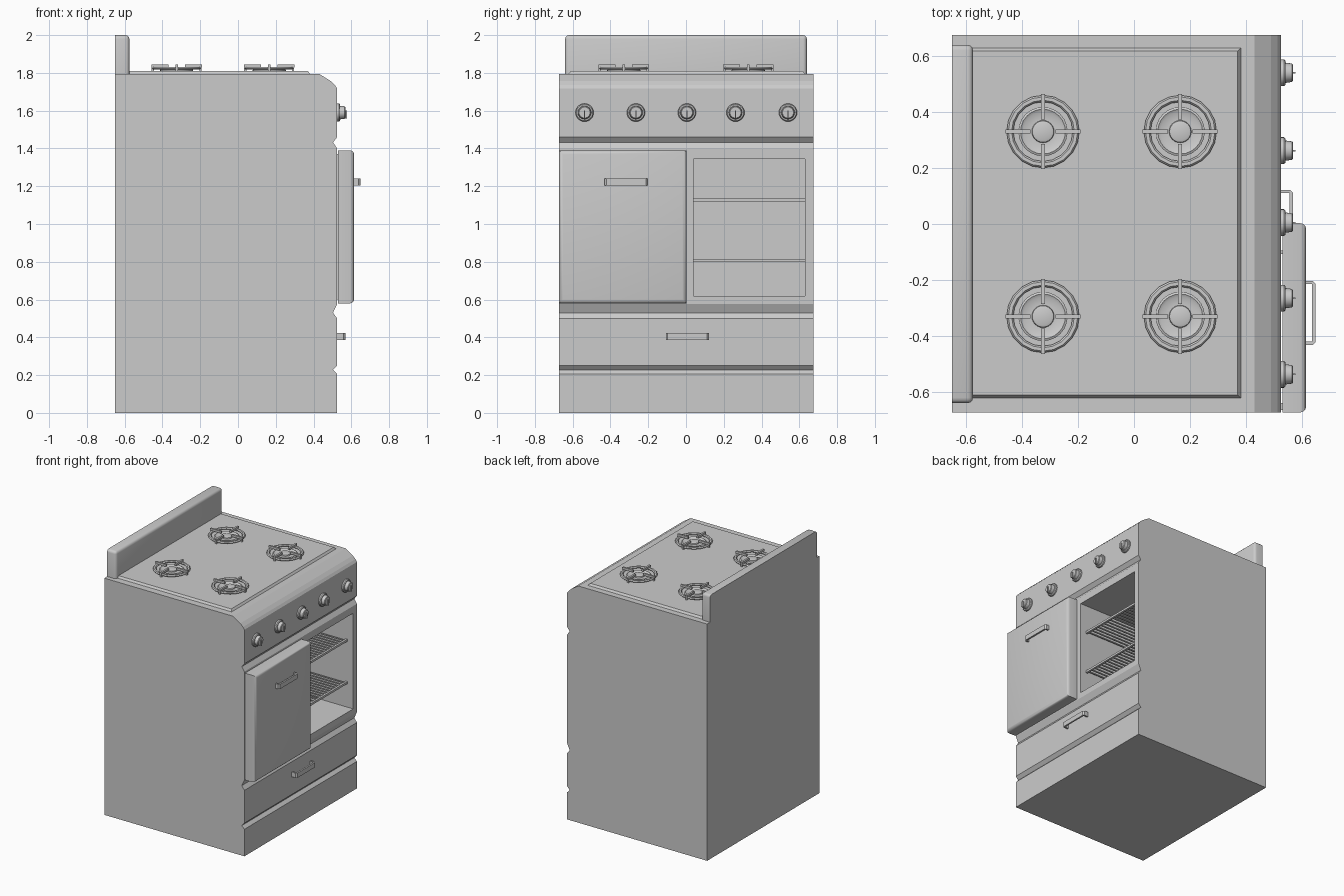
import bpy, bmesh, math
from mathutils import Matrix, Vector

if "Cube" in bpy.data.objects:
    bpy.data.objects.remove(bpy.data.objects["Cube"])


def finish(name, bm, smooth=False):
    bmesh.ops.recalc_face_normals(bm, faces=bm.faces)
    me = bpy.data.meshes.new(name)
    bm.to_mesh(me)
    bm.free()
    ob = bpy.data.objects.new(name, me)
    bpy.context.collection.objects.link(ob)
    if smooth:
        bpy.ops.object.select_all(action='DESELECT')
        ob.select_set(True)
        bpy.context.view_layer.objects.active = ob
        bpy.ops.object.shade_smooth_by_angle(angle=math.radians(35))
    return ob


def add_box(bm, lo, hi):
    lo, hi = Vector(lo), Vector(hi)
    m = Matrix.Translation((lo + hi) / 2) @ Matrix.Diagonal((*(hi - lo), 1))
    return bmesh.ops.create_cube(bm, size=1, matrix=m)["verts"]


def box(name, lo, hi, bevel=0, pick=None, segments=3):
    bm = bmesh.new()
    add_box(bm, lo, hi)
    if bevel:
        edges = [e for e in bm.edges if pick(*[v.co for v in e.verts])]
        bmesh.ops.bevel(bm, geom=edges, offset=bevel, segments=segments,
                        profile=0.5, affect='EDGES')
    return finish(name, bm, bool(bevel))


def extrude_y(name, pts, y0, y1):
    bm = bmesh.new()
    face = bm.faces.new([bm.verts.new((x, y0, z)) for x, z in pts])
    out = bmesh.ops.extrude_face_region(bm, geom=[face])
    bmesh.ops.translate(bm, vec=(0, y1 - y0, 0),
                        verts=[g for g in out["geom"] if isinstance(g, bmesh.types.BMVert)])
    return finish(name, bm)


def add_lathe(bm, profile, matrix, n=24, closed=False):
    """Spin (radius, height) pairs about the local z axis."""
    rings = [[bm.verts.new(matrix @ Vector((r * math.cos(2 * math.pi * i / n),
                                            r * math.sin(2 * math.pi * i / n), h)))
              for i in range(n)] for r, h in profile]
    pairs = list(zip(rings, rings[1:]))
    if closed:
        pairs.append((rings[-1], rings[0]))
    for a, b in pairs:
        for i in range(n):
            j = (i + 1) % n
            bm.faces.new((a[i], a[j], b[j], b[i]))
    if not closed:
        bm.faces.new(rings[0])
        bm.faces.new(rings[-1])


# Cabinet with front grooves and rounded top edge
body = extrude_y("cabinet", [
    (-0.65, 0), (0.525, 0), (0.525, 0.205), (0.503, 0.227), (0.525, 0.252),
    (0.525, 0.50), (0.503, 0.53), (0.525, 0.577), (0.525, 1.40), (0.503, 1.432),
    (0.525, 1.46), (0.525, 1.717), (0.513, 1.735), (0.49, 1.757), (0.43, 1.795),
    (-0.65, 1.795)], -0.673, 0.675)

# Oven cavity
cutter = box("cavity_cutter", (-0.45, 0.04, 0.62), (0.7, 0.63, 1.345))
cutter.hide_render = True
mod = body.modifiers.new("cavity", 'BOOLEAN')
mod.operation, mod.solver, mod.object = 'DIFFERENCE', 'EXACT', cutter
bpy.context.view_layer.objects.active = body
bpy.ops.object.modifier_apply(modifier=mod.name)
bpy.data.objects.remove(cutter)

# Backsplash
box("backsplash", (-0.65, -0.64, 1.79), (-0.575, 0.64, 2.0), 0.02,
    lambda a, b: (min(a.x, b.x) > -0.6 and max(a.z, b.z) > 1.9)
    or (min(a.z, b.z) > 1.9 and abs(a.y - b.y) < 0.01))

# Cooktop plate with sloped rim
bm = bmesh.new()
for v in add_box(bm, (-0.60, -0.625, 1.79), (0.385, 0.633, 1.81)):
    if v.co.z > 1.8:
        v.co.x -= 0.015 if v.co.x > 0 else 0
        v.co.y -= math.copysign(0.015, v.co.y)
finish("cooktop", bm)

# Burners: dish, cap, grate ring and four support arms each
for bx in (-0.325, 0.165):
    for by in (-0.33, 0.33):
        here = Matrix.Translation((bx, by, 1.808))
        bm = bmesh.new()
        add_lathe(bm, [(0.088, 0), (0.088, 0.008), (0.080, 0.012), (0.070, 0.006),
                       (0.040, 0.006), (0.038, 0.014), (0.030, 0.017)], here)
        finish("burner", bm, True)
        bm = bmesh.new()
        ring = [(0.118 + 0.012 * math.cos(a), 0.016 + 0.008 * math.sin(a))
                for a in [k * math.pi / 3 for k in range(6)]]
        add_lathe(bm, ring, here, 20, True)
        for k in range(4):
            arm = add_box(bm, (0.044, -0.007, 0.020), (0.134, 0.007, 0.036))
            arm += add_box(bm, (0.120, -0.007, 0.0), (0.132, 0.007, 0.022))
            bmesh.ops.transform(bm, verts=arm,
                                matrix=here @ Matrix.Rotation(k * math.pi / 2, 4, 'Z'))
        finish("burner_grate", bm, True)

# Control knobs
for y in (-0.537, -0.265, 0.005, 0.262, 0.54):
    bm = bmesh.new()
    m = Matrix.Translation((0.52, y, 1.59)) @ Matrix.Rotation(math.pi / 2, 4, 'Y')
    add_lathe(bm, [(0.048, 0), (0.048, 0.015), (0.043, 0.021), (0.036, 0.021),
                   (0.033, 0.044), (0.029, 0.048)], m)
    add_box(bm, (0.56, y - 0.003, 1.558), (0.577, y + 0.003, 1.60))
    finish("knob", bm, True)

# Oven door and hinge plate behind it
box("oven_door", (0.53, -0.673, 0.58), (0.615, 0.003, 1.39), 0.022,
    lambda a, b: min(a.x, b.x) > 0.6)
box("door_hinge", (0.515, -0.665, 0.60), (0.535, -0.64, 1.37))


# Handles: U-shaped bars with chamfered corners
def handle(name, x, y0, y1, z, depth):
    t, c = 0.012, 0.010
    outer = [(x, y0), (x + depth - c, y0), (x + depth, y0 + c),
             (x + depth, y1 - c), (x + depth - c, y1), (x, y1)]
    inner = [(x, y1 - t), (x + depth - t, y1 - t), (x + depth - t, y0 + t), (x, y0 + t)]
    bm = bmesh.new()
    face = bm.faces.new([bm.verts.new((px, py, z - 0.018)) for px, py in outer + inner])
    out = bmesh.ops.extrude_face_region(bm, geom=[face])
    bmesh.ops.translate(bm, vec=(0, 0, 0.036),
                        verts=[g for g in out["geom"] if isinstance(g, bmesh.types.BMVert)])
    finish(name, bm)


handle("door_handle", 0.61, -0.432, -0.203, 1.223, 0.038)
handle("drawer_handle", 0.52, -0.107, 0.122, 0.405, 0.048)

# Wire racks
for z in (0.807, 1.128):
    bm = bmesh.new()
    for x in (-0.44, 0.0, 0.47):
        add_box(bm, (x - 0.008, 0.04, z - 0.008), (x + 0.008, 0.63, z + 0.008))
    n = 18
    for i in range(n):
        y = 0.055 + i * 0.56 / (n - 1)
        add_box(bm, (-0.44, y - 0.004, z - 0.004), (0.47, y + 0.004, z + 0.004))
    finish("oven_rack", bm)
